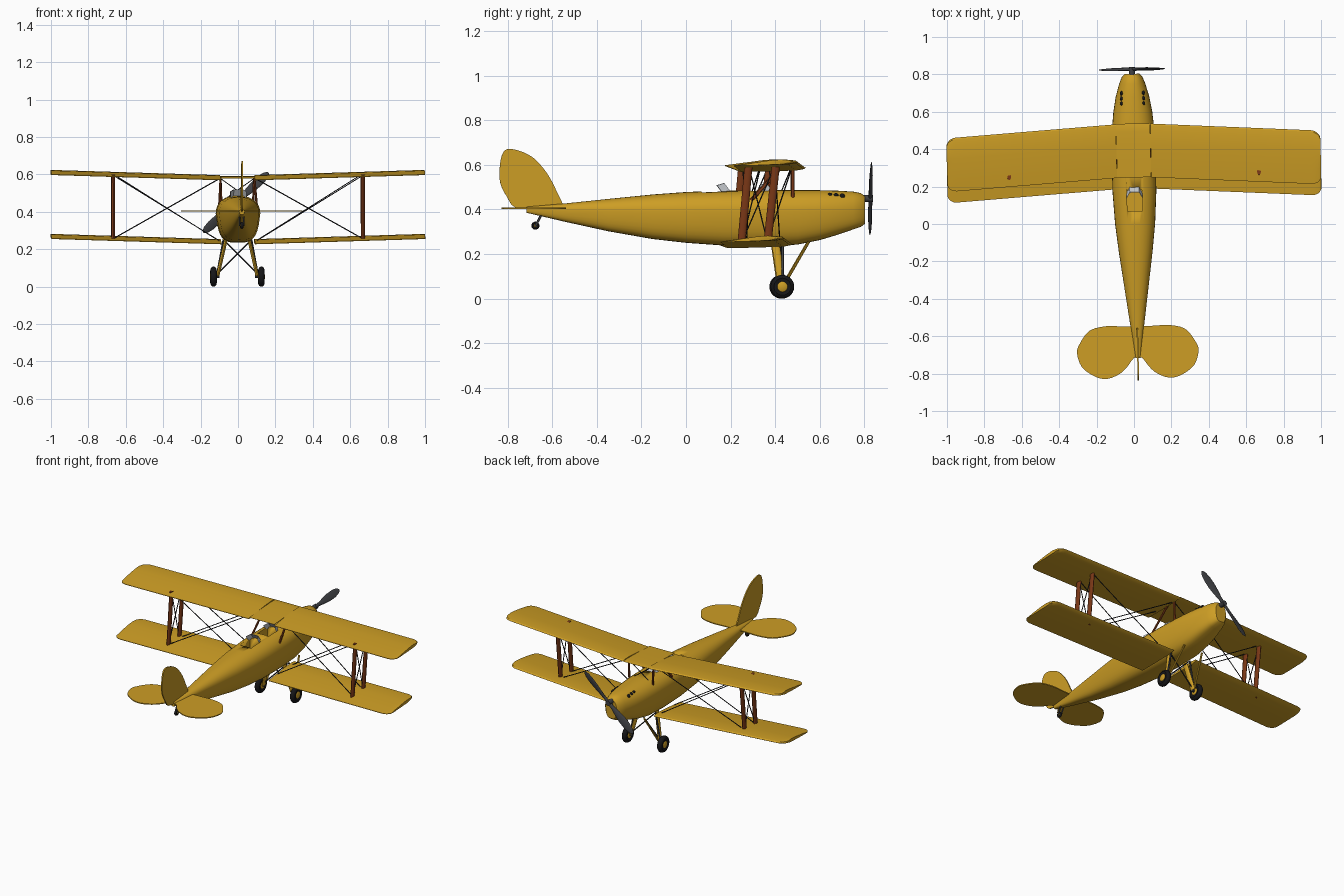
import bpy, bmesh, math
from mathutils import Vector, Matrix

if "Cube" in bpy.data.objects:
    bpy.data.objects.remove(bpy.data.objects["Cube"])


def material(name, rgb):
    m = bpy.data.materials.new(name)
    m.diffuse_color = (*rgb, 1)
    m.use_nodes = True
    m.node_tree.nodes["Principled BSDF"].inputs["Base Color"].default_value = m.diffuse_color
    return m


YELLOW = material("mustard yellow", (0.61, 0.34, 0.018))
BROWN = material("red brown wood", (0.19, 0.038, 0.008))
GREY = material("dark grey", (0.05, 0.052, 0.058))
BLACK = material("black rubber", (0.008, 0.008, 0.009))
WIRE = material("wire charcoal", (0.02, 0.02, 0.023))
GLASS = material("pale glass", (0.6, 0.63, 0.66))


def finish(name, bm, mat, angle=40):
    bmesh.ops.recalc_face_normals(bm, faces=bm.faces[:])
    me = bpy.data.meshes.new(name)
    bm.to_mesh(me)
    bm.free()
    ob = bpy.data.objects.new(name, me)
    bpy.context.collection.objects.link(ob)
    me.materials.append(mat)
    bpy.ops.object.select_all(action='DESELECT')
    ob.select_set(True)
    bpy.context.view_layer.objects.active = ob
    bpy.ops.object.shade_smooth_by_angle(angle=math.radians(angle))
    return ob


def loft(bm, rings):
    """Skin a list of equal-length closed rings and cap both ends."""
    vs = [[bm.verts.new(p) for p in r] for r in rings]
    n = len(vs[0])
    for a, b in zip(vs, vs[1:]):
        for i in range(n):
            bm.faces.new((a[i], a[(i + 1) % n], b[(i + 1) % n], b[i]))
    bm.faces.new(vs[0])
    bm.faces.new(vs[-1])


def rods(name, pairs, rx, ry, mat, mirror=True, n=8):
    """Straight bars with an oval section (rx across, ry along y)."""
    bm = bmesh.new()
    for s in ((1, -1) if mirror else (1,)):
        for a, b in pairs:
            a, b = (Vector((p[0] * s, p[1], p[2])) for p in (a, b))
            d = (b - a).normalized()
            u = Vector((0, 1, 0))
            if abs(d.y) > 0.95:
                u = Vector((0, 0, 1))
            u = (u - d * u.dot(d)).normalized()
            w = d.cross(u)
            ang = [2 * math.pi * i / n for i in range(n)]
            loft(bm, [[p + u * ry * math.cos(t) + w * rx * math.sin(t) for t in ang] for p in (a, b)])
    return finish(name, bm, mat)


def smooth_closed(pts, k=4):
    """Catmull-Rom rounding of a closed outline."""
    out, n = [], len(pts)
    for i in range(n):
        p0, p1, p2, p3 = (Vector(pts[(i + j) % n]) for j in (-1, 0, 1, 2))
        for q in range(k):
            t = q / k
            out.append(0.5 * (2 * p1 + (p2 - p0) * t + (2 * p0 - 5 * p1 + 4 * p2 - p3) * t * t
                              + (3 * p1 - p0 - 3 * p2 + p3) * t ** 3))
    return out


def wheel(name, centres, r, half, hub_r):
    tyre, hub = bmesh.new(), bmesh.new()

    def disc(bm, c, prof):
        loft(bm, [[(c[0] + dx, c[1] + q * math.cos(i * math.pi / 14), c[2] + q * math.sin(i * math.pi / 14))
                   for i in range(28)] for dx, q in prof])
    for c in centres:
        disc(tyre, c, [(k * half, q * r) for k, q in
                       ((-0.8, .5), (-1, .72), (-.75, .9), (-.3, 1), (.3, 1), (.75, .9), (1, .72), (.8, .5))])
        disc(hub, c, [(-half * 1.05, hub_r * .7), (-half * .8, hub_r), (half * .8, hub_r), (half * 1.05, hub_r * .7)])
    finish(name + "_tyre", tyre, BLACK)
    finish(name + "_hub", hub, YELLOW)


# Fuselage: y, half width, top z, widest z, bottom z
SECTIONS = [(-.716, .014, .412, .40, .385), (-.55, .036, .426, .395, .346), (-.35, .063, .447, .392, .302),
            (-.15, .09, .467, .39, .267), (0, .107, .478, .39, .25), (.17, .117, .485, .39, .238),
            (.35, .118, .487, .39, .235), (.5, .114, .487, .39, .242), (.6, .104, .486, .39, .262),
            (.68, .09, .484, .39, .286), (.75, .07, .48, .392, .31), (.785, .056, .473, .395, .322),
            (.803, .04, .46, .397, .335)]


def fuselage_ring(y, w, top, mid, bot):
    ring = []
    for i in range(32):
        t = 2 * math.pi * i / 32
        c, s = math.cos(t), math.sin(t)
        e = 0.9 if s >= 0 else 0.55
        x = math.copysign(abs(c) ** e, c) * w
        z = abs(s) ** e
        if s < 0:
            x *= 1 - 0.16 * z
        ring.append((x, y, mid + (top - mid) * z if s >= 0 else mid - (mid - bot) * z))
    return ring


bm = bmesh.new()
loft(bm, [fuselage_ring(*s) for s in SECTIONS])
fuselage = finish("fuselage", bm, YELLOW)

# Two open cockpits cut from the top
bm = bmesh.new()
for y0, y1 in ((.07, .18), (.26, .37)):
    bmesh.ops.create_cube(bm, size=1, matrix=Matrix.Translation((0, (y0 + y1) / 2, .49))
                          @ Matrix.Diagonal((.08, y1 - y0, .16, 1)))
cutter = finish("cockpit_cutter", bm, YELLOW)
cutter.hide_render = True
mod = fuselage.modifiers.new("cockpits", 'BOOLEAN')
mod.operation, mod.object, mod.solver = 'DIFFERENCE', cutter, 'EXACT'
bpy.context.view_layer.objects.active = fuselage
bpy.ops.object.modifier_apply(modifier="cockpits")
bpy.data.objects.remove(cutter)

# Windscreens: three raked panes each
for name, y in (("rear_windscreen", .19), ("front_windscreen", .38)):
    bm = bmesh.new()
    base = [(-.042, y - .02, .47), (-.025, y + .01, .48), (.025, y + .01, .48), (.042, y - .02, .47)]
    lift = Vector((0, -.03, .04))
    outer = [Vector(p) for p in base]
    inner = [p - Vector((0, .004, 0)) for p in outer]
    loft(bm, [[o, i, i + lift * .95, o + lift * .95] for o, i in zip(outer, inner)])
    finish(name, bm, GLASS, 10)

# Wings: aerofoil lofted outwards with sweep, dihedral and rounded tips
FOIL = [(0, 0), (.03, .007), (.15, .012), (.4, .012), (.75, .007), (1, .001),
        (1, -.002), (.6, -.006), (.15, -.009), (.03, -.005)]
CHORD = .287


def wing(name, root_x, lead, z_root):
    stations = [(root_x, 0)] + [(1 - .05 * (1 - math.sin(a)), .045 * (1 - math.cos(a)))
                                for a in (0, .35, .7, 1.05, 1.35, 1.57)]
    bm = bmesh.new()
    for s in (-1, 1):
        rings = []
        for x, inset in stations:
            k = x - .09
            y0, ch = lead - .062 * k - inset, CHORD - 2 * inset
            rings.append([(s * x, y0 - t * ch, z_root + .031 * k + z + .016 * (.5 - t)) for t, z in FOIL])
        loft(bm, rings)
    finish(name, bm, YELLOW, 30)


wing("upper_wing", .092, .535, .578)
wing("lower_wing", .09, .475, .236)

# Thin centre section of the upper wing
bm = bmesh.new()
loft(bm, [[(x, .537 - t * .288, .583 + z * .4 + .008 * (.5 - t)) for t, z in FOIL] for x in (-.091, .091)])
finish("wing_centre_section", bm, YELLOW, 30)

# Interplane and cabane struts
rods("wing_strut", [((.668, .235, .25), (.668, .267, .598)), ((.668, .352, .25), (.668, .39, .605))],
     .010, .018, BROWN, n=12)
rods("cabane_strut", [((.085, .478, .45), (.09, .478, .582)), ((.10, .29, .44), (.09, .42, .582))], .006, .008, BROWN)

# Bracing wires
ur, lr = .578, .245
rods("bracing_wire", [
    ((.10, .42, lr), (.66, .385, .598)), ((.10, .27, lr), (.66, .27, .59)),
    ((.095, .47, ur), (.66, .352, .26)), ((.095, .33, ur), (.66, .24, .26)),
    ((.668, .24, .26), (.668, .385, .595)), ((.668, .35, .26), (.668, .268, .595)),
    ((.09, .478, ur), (-.09, .478, .45))], .0028, .0028, WIRE, n=6)

# Tailplane and fin
HALF = [(.02, -.715), (.06, -.765), (.10, -.80), (.165, -.825), (.23, -.812), (.30, -.76),
        (.325, -.685), (.31, -.635), (.255, -.565), (.165, -.543), (.08, -.546)]
outline = smooth_closed(HALF + [(-x, y) for x, y in HALF[::-1]], 3)
bm = bmesh.new()
loft(bm, [[(p.x, p.y, z) for p in outline] for z in (.402, .408)])
finish("tailplane", bm, YELLOW)

FIN = [(-.554, .422), (-.58, .48), (-.61, .54), (-.645, .59), (-.69, .635), (-.745, .662), (-.80, .671),
       (-.826, .645), (-.837, .58), (-.833, .515), (-.803, .455), (-.765, .408), (-.66, .402), (-.58, .406)]
outline = smooth_closed(FIN, 3)
bm = bmesh.new()
loft(bm, [[(x, p.x, p.y) for p in outline] for x in (-.004, .004)])
finish("tail_fin", bm, YELLOW)

# Propeller: twisted blades lofted along a tilted axis
HUB = Vector((0, .828, .449))
tilt = Matrix.Rotation(-math.radians(42.5), 3, 'Y')
bm = bmesh.new()
for s in (0, math.pi):
    turn = tilt @ Matrix.Rotation(s, 3, 'Y')
    rings = []
    for r, w, th in ((0, .011, .009), (.04, .012, .008), (.08, .019, .006), (.13, .025, .005),
                     (.18, .025, .004), (.215, .019, .003), (.232, .010, .002), (.237, .003, .001)):
        tw = math.radians(28 - 85 * r)
        ring = []
        for i in range(12):
            a = i * math.pi / 6
            u, v = w * math.cos(a), th * math.sin(a)
            ring.append(HUB + turn @ Vector((r, u * math.sin(tw) + v * math.cos(tw),
                                             u * math.cos(tw) - v * math.sin(tw))))
        rings.append(ring)
    loft(bm, rings)
finish("propeller", bm, GREY)
rods("propeller_hub", [((0, .795, .449), (0, .84, .449))], .016, .016, GREY, False, 16)

# Engine vents: small dark domes on the cowling
bm = bmesh.new()
for s in (-1, 1):
    for y in (.645, .672, .70):
        bmesh.ops.create_uvsphere(bm, u_segments=12, v_segments=8, radius=1,
                                  matrix=Matrix.Translation((s * .058, y, .462 + (.645 - y) * .06))
                                  @ Matrix.Diagonal((.009, .012, .013, 1)))
finish("cowling_vent", bm, BLACK)

# Undercarriage
wheel("main_wheel", [(-.128, .43, .053), (.128, .43, .053)], .053, .017, .023)
rods("landing_leg", [((.062, .40, .25), (.105, .428, .06))], .009, .018, YELLOW, n=12)
rods("landing_brace", [((.07, .55, .255), (.105, .44, .065))], .006, .006, YELLOW)
rods("shock_strut", [((.075, .432, .25), (.108, .432, .07))], .005, .006, GREY)
rods("cross_wire", [((.105, .425, .07), (-.07, .425, .245))], .004, .004, WIRE, n=6)
rods("wheel_axle", [((.095, .43, .053), (.128, .43, .053))], .008, .008, GREY)

# Tail wheel on its small strut
wheel("tail_wheel", [(0, -.676, .327)], .018, .008, .007)
rods("tail_wheel_strut", [((.011, -.65, .375), (.011, -.676, .325))], .004, .005, GREY)

# The whole model sits very slightly turned about the vertical axis
place = Matrix.Translation((.006, 0, 0)) @ Matrix.Rotation(math.radians(1.2), 4, 'Z')
for ob in bpy.context.collection.objects:
    ob.matrix_world = place
